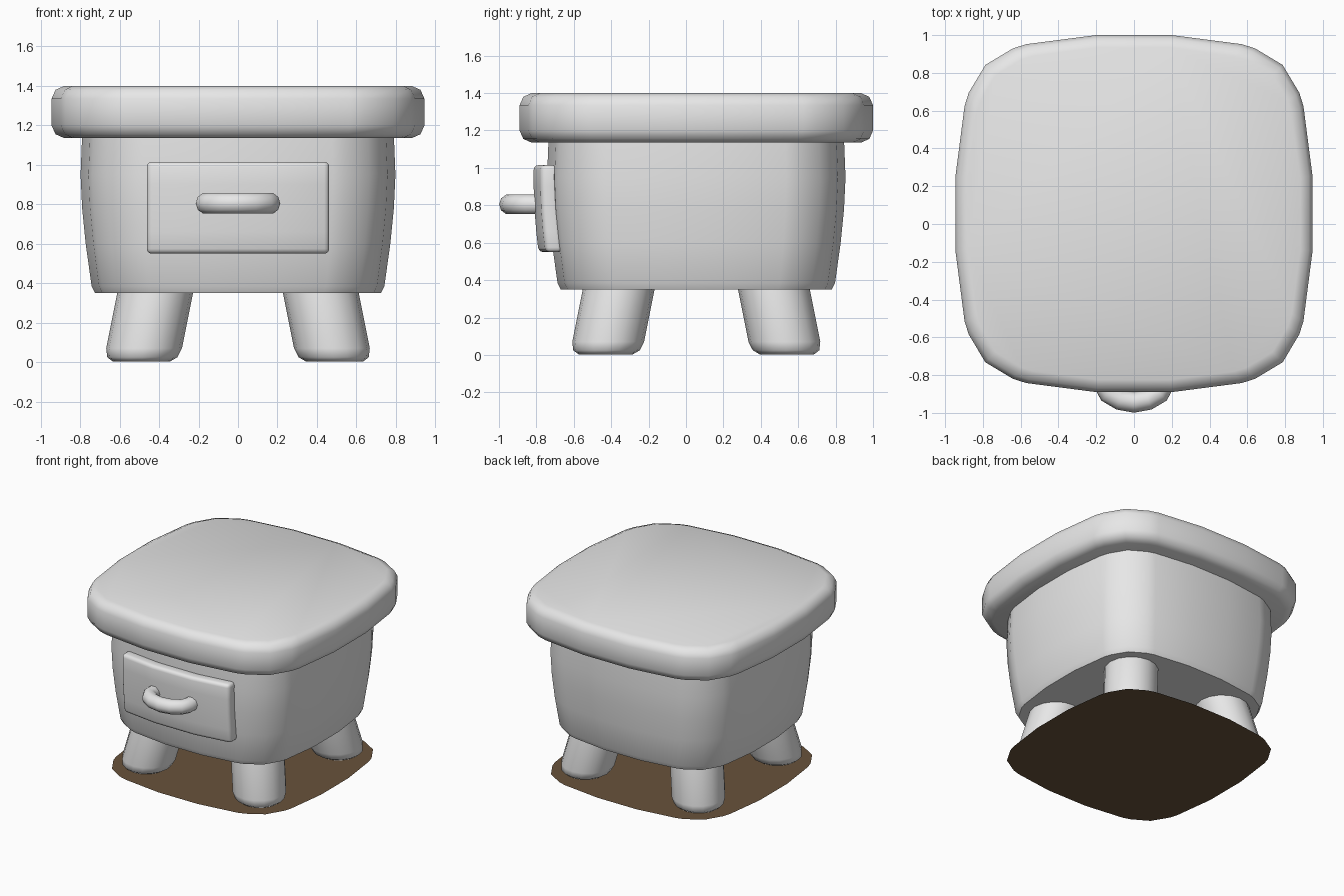
import bpy, bmesh, math
from mathutils import Vector

if "Cube" in bpy.data.objects:
    bpy.data.objects.remove(bpy.data.objects["Cube"])

CY = 0.055  # centre of the cabinet in y; the handle sticks out in front


def material(name, colour):
    m = bpy.data.materials.new(name)
    m.use_nodes = True
    m.diffuse_color = (*colour, 1)
    bsdf = next(n for n in m.node_tree.nodes if n.type == 'BSDF_PRINCIPLED')
    bsdf.inputs["Base Color"].default_value = (*colour, 1)
    return m


GREY = material("light_grey", (0.8, 0.8, 0.8))
BROWN = material("dark_brown", (0.14, 0.085, 0.043))


def finish(name, bm, mat, angle=50):
    bmesh.ops.recalc_face_normals(bm, faces=bm.faces)
    mesh = bpy.data.meshes.new(name)
    bm.to_mesh(mesh)
    bm.free()
    mesh.materials.append(mat)
    mesh.shade_smooth()
    mesh.set_sharp_from_angle(angle=math.radians(angle))
    ob = bpy.data.objects.new(name, mesh)
    bpy.context.collection.objects.link(ob)
    return ob


def loft(name, rings, mat, angle=50):
    """Skin a list of point rings and cap both ends."""
    bm = bmesh.new()
    loops = [[bm.verts.new(p) for p in ring] for ring in rings]
    n = len(loops[0])
    for a, b in zip(loops, loops[1:]):
        for i in range(n):
            j = (i + 1) % n
            bm.faces.new((a[i], a[j], b[j], b[i]))
    bm.faces.new(loops[0])
    if len(loops) > 1:
        bm.faces.new(loops[-1])
    return finish(name, bm, mat, angle)


# Rounded square outline, one quarter turned four times
QUARTER = [(0.945, -0.2), (0.945, 0.2), (0.897, 0.57), (0.875, 0.64),
           (0.787, 0.787), (0.64, 0.875), (0.57, 0.897)]


def outline(half, z):
    s = half / 0.945
    ring = []
    for k in range(4):
        c, d = ((1, 0), (0, 1), (-1, 0), (0, -1))[k]
        ring += [(s * (x * c - y * d), CY + s * (x * d + y * c), z)
                 for x, y in QUARTER]
    return ring


# Table top and body
loft("table_top", [outline(h, z) for h, z in (
    (0.88, 1.135), (0.925, 1.155), (0.945, 1.2), (0.945, 1.335),
    (0.925, 1.38), (0.88, 1.4))], GREY)
loft("body", [outline(h, z) for h, z in (
    (0.725, 0.35), (0.742, 0.385), (0.772, 0.6), (0.79, 0.78),
    (0.798, 0.95), (0.79, 1.15))], GREY)

# Flat mat under the legs
loft("floor_mat", [outline(0.795, 0)], BROWN)

# Splayed legs
SIDES = 16
for sy, end in ((-1, "front"), (1, "back")):
    for sx, side in ((-1, "right"), (1, "left")):
        rings = []
        for z, r in ((0.003, 0.145), (0.025, 0.178), (0.07, 0.192), (0.42, 0.192)):
            c = 0.49 - 0.2 * z
            rings.append([(sx * c + r * math.cos(t), CY + sy * (c - 0.005) + r * math.sin(t), z)
                          for t in (2 * math.pi * i / SIDES for i in range(SIDES))])
        loft(f"{end}_{side}_leg", rings, GREY)

# Drawer front: rounded panel bent to follow the body
bm = bmesh.new()
bmesh.ops.create_cube(bm, size=1)
for v in bm.verts:
    v.co = (v.co.x * 0.925, -0.77 + v.co.y * 0.09, 0.782 + v.co.z * 0.465)
bmesh.ops.bevel(bm, geom=bm.edges[:], offset=0.025, segments=3,
                profile=0.5, affect='EDGES')
cuts = [((x, 0, 0), (1, 0, 0)) for x in (-0.17, 0.17)]
cuts += [((0, 0, z), (0, 0, 1)) for z in (0.66, 0.78, 0.9)]
for co, no in cuts:
    bmesh.ops.bisect_plane(bm, geom=bm.verts[:] + bm.edges[:] + bm.faces[:],
                           plane_co=co, plane_no=no)
for v in bm.verts:
    v.co.y += 0.135 * max(0, abs(v.co.x) - 0.17) + 0.17 * (v.co.z - 0.95) ** 2
finish("drawer_front", bm, GREY)

# Handle: tube swept along a bowed path
half_path = [(0.16, -0.76), (0.16, -0.85), (0.135, -0.895), (0.075, -0.93), (0, -0.944)]
path = [Vector((x, y, 0.805)) for x, y in half_path]
path += [Vector((-p.x, p.y, p.z)) for p in reversed(path[:-1])]
rings = []
for i, p in enumerate(path):
    tangent = (path[min(i + 1, len(path) - 1)] - path[max(i - 1, 0)]).normalized()
    across = tangent.cross(Vector((0, 0, 1)))
    rings.append([p + 0.055 * (across * math.cos(t) + Vector((0, 0, 1)) * math.sin(t))
                  for t in (math.pi * k / 5 for k in range(10))])
loft("drawer_handle", rings, GREY, 80)
